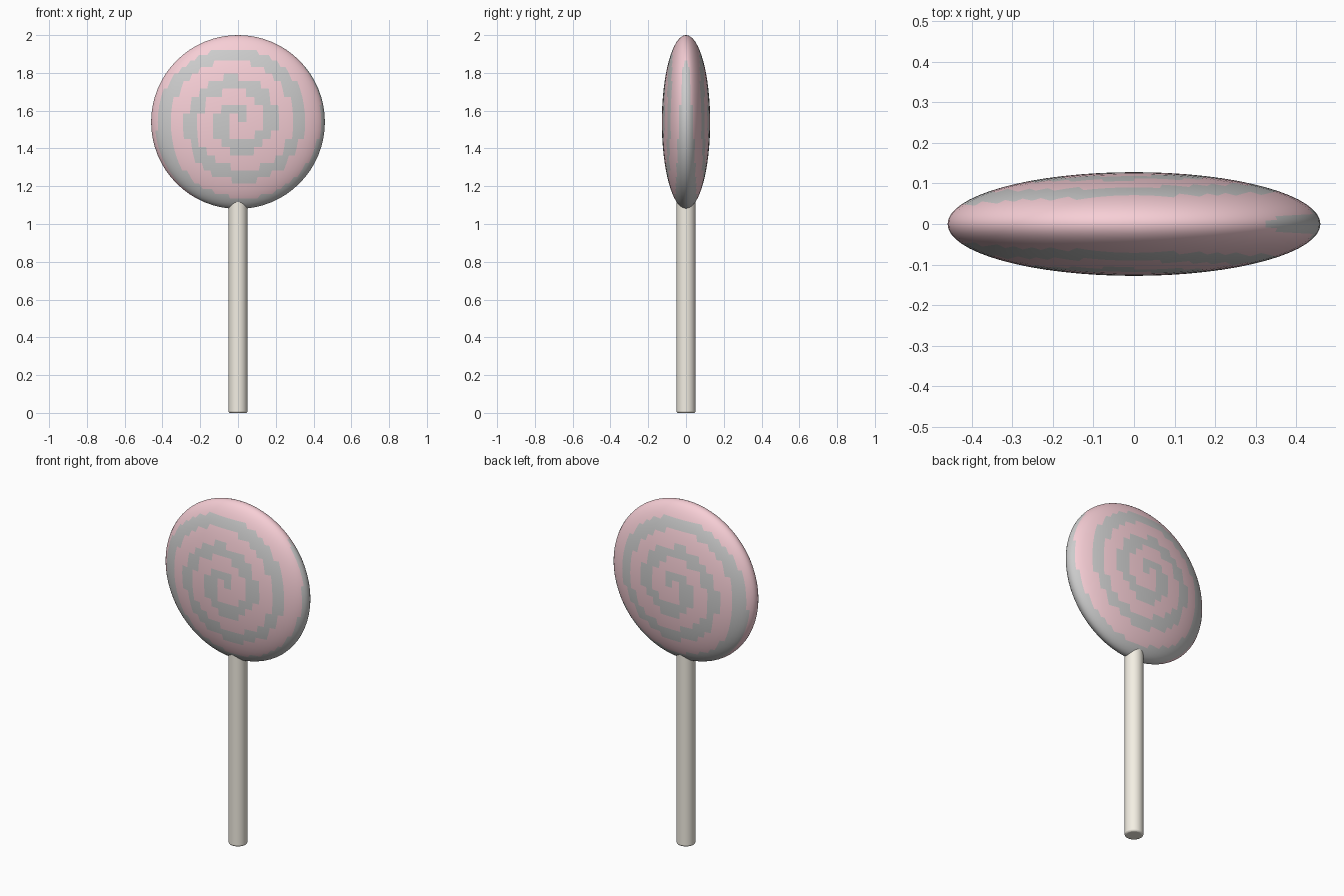
import bpy, math

if "Cube" in bpy.data.objects:
    bpy.data.objects.remove(bpy.data.objects["Cube"])

def material(name, rgb):
    m = bpy.data.materials.new(name)
    m.diffuse_color = (*rgb, 1)
    m.use_nodes = True
    m.node_tree.nodes["Principled BSDF"].inputs["Base Color"].default_value = m.diffuse_color
    return m

pink = material("pink_sugar", (0.93, 0.62, 0.67))
white = material("white_sugar", (0.93, 0.93, 0.91))
cream = material("cream_paper", (0.90, 0.86, 0.77))

# Candy: flattened ball with a spiral painted face by face
R, T, CZ = 0.46, 0.128, 1.54
PITCH, START, WIDTH = 0.153, 0.875, 0.435
bpy.ops.mesh.primitive_uv_sphere_add(segments=64, ring_count=32, radius=1)
candy = bpy.context.object
candy.name = "candy_disc"
for v in candy.data.vertices:
    v.co = (v.co.x * R, v.co.y * T, v.co.z * R + CZ)
candy.data.materials.append(pink)
candy.data.materials.append(white)
for p in candy.data.polygons:
    x, z = p.center.x, p.center.z - CZ
    phase = math.hypot(x, z) / PITCH - math.atan2(z, x) / math.tau - START
    p.material_index = 1 if phase % 1 < WIDTH else 0
bpy.ops.object.shade_smooth()

# Stick: round rod with softened ends
bpy.ops.mesh.primitive_cylinder_add(vertices=32, radius=0.05, depth=1.13, location=(0, 0, 0.565))
stick = bpy.context.object
stick.name = "stick"
stick.data.materials.append(cream)
bevel = stick.modifiers.new("soft_ends", 'BEVEL')
bevel.width = 0.008
bevel.segments = 2
bevel.limit_method = 'ANGLE'
bpy.ops.object.shade_smooth_by_angle(angle=math.radians(40))
